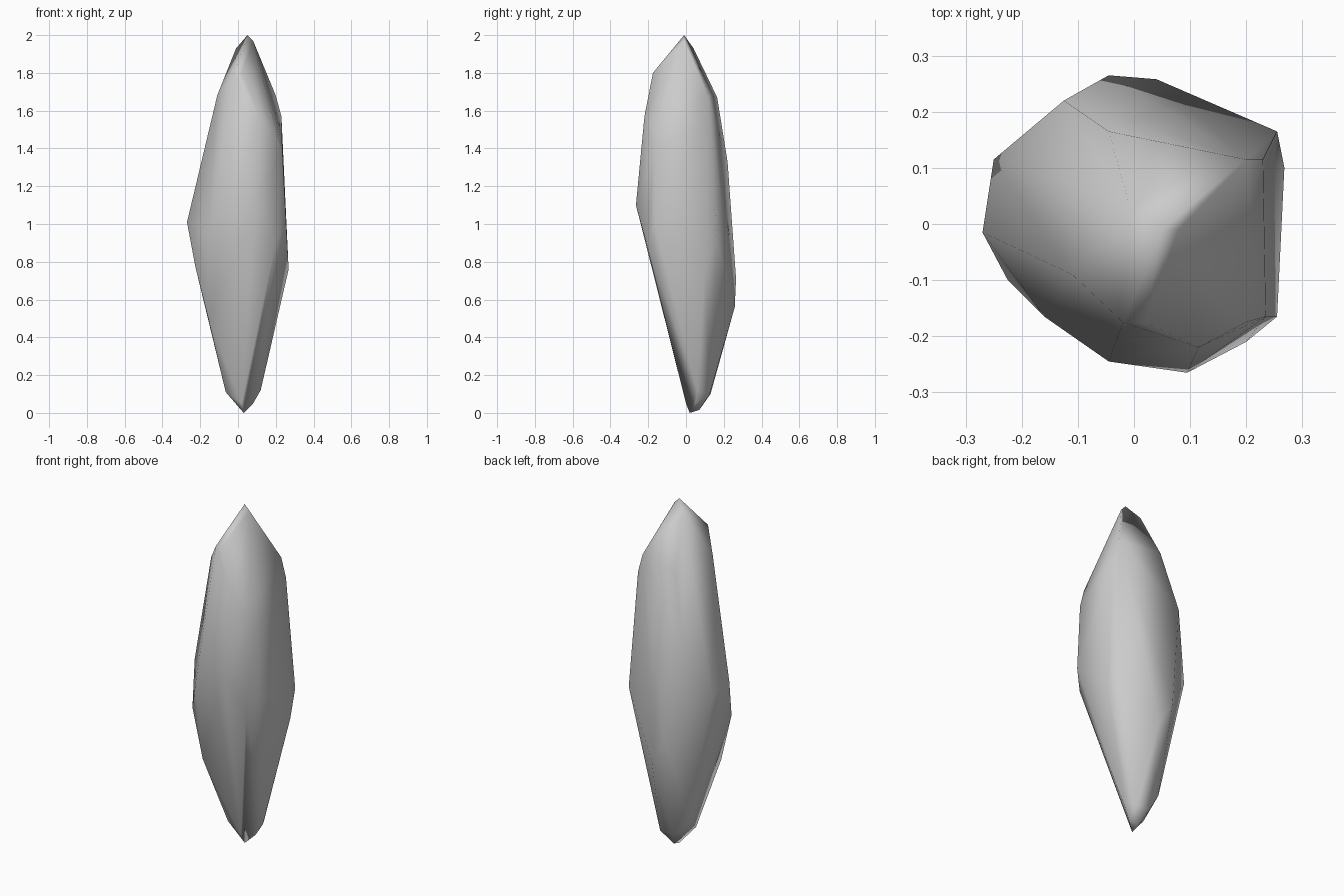
import bpy, bmesh

# Facet corners of the shard, grouped from tip to foot
tip = [(0.05, -0.01, 2.0), (0.08, -0.01, 1.97), (-0.01, 0.04, 1.93)]
shoulder = [(-0.045, 0.165, 1.67), (0.2, 0.115, 1.68), (0.23, 0.115, 1.57),
            (0.02, -0.175, 1.8), (-0.02, -0.175, 1.8), (-0.11, -0.09, 1.68),
            (0.115, -0.22, 1.57), (0.2, -0.175, 1.5), (0.235, -0.165, 1.39)]
waist = [(-0.125, 0.22, 1.33), (0.095, -0.265, 1.1), (-0.045, -0.245, 1.12),
         (-0.16, -0.165, 0.95), (-0.27, -0.015, 1.01), (-0.25, 0.115, 0.97),
         (0.255, 0.165, 0.91), (0.255, -0.165, 1.0), (0.2, -0.21, 0.9),
         (0.268, 0.1, 0.76), (-0.225, -0.1, 0.77), (-0.045, 0.265, 0.71),
         (0.04, 0.258, 0.56), (-0.155, -0.105, 0.49)]
foot = [(-0.065, 0.0, 0.11), (-0.085, 0.1, 0.23), (0.0, 0.13, 0.1),
        (0.08, 0.125, 0.1), (0.12, 0.06, 0.12), (0.08, 0.05, 0.05),
        (0.02, 0.0, 0.05), (0.03, 0.07, 0.015), (0.03, 0.02, 0.0)]

# Wrap the corners in a convex faceted skin
bm = bmesh.new()
for p in tip + shoulder + waist + foot:
    bm.verts.new(p)
bmesh.ops.convex_hull(bm, input=bm.verts)
bmesh.ops.delete(bm, geom=[v for v in bm.verts if not v.link_faces], context='VERTS')
bmesh.ops.recalc_face_normals(bm, faces=bm.faces)
for f in bm.faces:
    f.smooth = True
mesh = bpy.data.meshes.new("rock_shard")
bm.to_mesh(mesh)
bm.free()
shard = bpy.data.objects.new("rock_shard", mesh)
bpy.context.collection.objects.link(shard)
